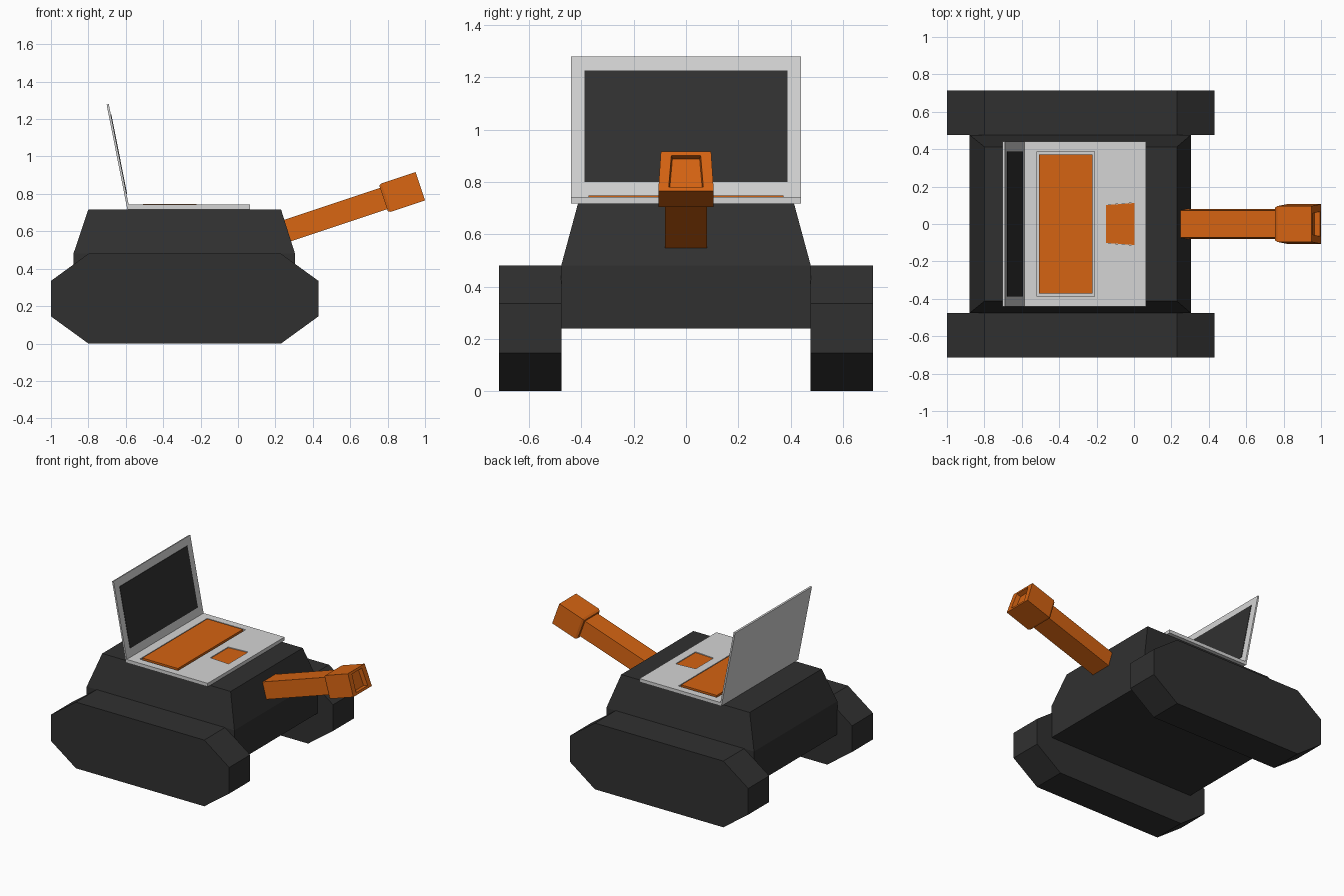
import bpy, bmesh, math
from mathutils import Vector

if "Cube" in bpy.data.objects:
    bpy.data.objects.remove(bpy.data.objects["Cube"])


def material(name, rgb):
    m = bpy.data.materials.new(name)
    m.diffuse_color = (*rgb, 1)
    m.use_nodes = True
    m.node_tree.nodes["Principled BSDF"].inputs["Base Color"].default_value = m.diffuse_color
    return m


DARK = material("charcoal", (0.030, 0.030, 0.030))
ORANGE = material("orange", (0.66, 0.125, 0.006))
GREY = material("light grey", (0.66, 0.66, 0.66))


def loft(name, rings, mat):
    """Skin a stack of equal-length rings and cap both ends."""
    bm = bmesh.new()
    loops = [[bm.verts.new(p) for p in r] for r in rings]
    for a, b in zip(loops, loops[1:]):
        for i in range(len(a)):
            j = (i + 1) % len(a)
            bm.faces.new((a[i], a[j], b[j], b[i]))
    bm.faces.new(loops[0][::-1])
    bm.faces.new(loops[-1])
    bmesh.ops.recalc_face_normals(bm, faces=bm.faces)
    me = bpy.data.meshes.new(name)
    bm.to_mesh(me)
    bm.free()
    me.materials.append(mat)
    ob = bpy.data.objects.new(name, me)
    bpy.context.collection.objects.link(ob)
    return ob


def prism(name, profile, y0, y1, mat):
    """Extrude an xz profile along y."""
    return loft(name, [[(x, y, z) for x, z in profile] for y in (y0, y1)], mat)


def slab(name, x0, x1, w0, w1, z0, z1, mat):
    """Flat plate with half-width w0 at x0 and w1 at x1."""
    return loft(name, [[(x0, -w0, z), (x1, -w1, z), (x1, w1, z), (x0, w0, z)]
                       for z in (z0, z1)], mat)


# Tracks
track = [(-0.8, 0), (0.23, 0), (0.43, 0.145), (0.43, 0.335),
         (0.23, 0.48), (-0.8, 0.48), (-1, 0.335), (-1, 0.145)]
for side, s in (("left", 1), ("right", -1)):
    prism(side + "_track", track, s * 0.475, s * 0.715, DARK)


# Hull with tapered upper half
def rect(x0, x1, w, z):
    return [(x0, -w, z), (x1, -w, z), (x1, w, z), (x0, w, z)]


loft("hull", [rect(-0.88, 0.305, 0.477, 0.24), rect(-0.88, 0.305, 0.477, 0.48),
              rect(-0.80, 0.23, 0.413, 0.717)], DARK)

# Laptop base with two shallow wells
base = slab("laptop_base", -0.59, 0.065, 0.44, 0.44, 0.717, 0.742, GREY)
wells = [slab("keyboard_well_cutter", -0.518, -0.21, 0.387, 0.387, 0.732, 0.78, GREY),
         slab("touchpad_well_cutter", -0.15, 0.003, 0.102, 0.113, 0.732, 0.78, GREY)]
for c in wells:
    mod = base.modifiers.new("well", 'BOOLEAN')
    mod.operation = 'DIFFERENCE'
    mod.solver = 'EXACT'
    mod.object = c
    c.hide_render = True
    c.hide_viewport = True
    c.display_type = 'WIRE'

# Keyboard and touchpad
slab("keyboard", -0.507, -0.222, 0.372, 0.372, 0.730, 0.747, ORANGE)
slab("touchpad", -0.149, 0.002, 0.101, 0.112, 0.730, 0.737, ORANGE)


# Laptop lid and display, leaning backwards
def lid_x(z):
    return -0.583 - (z - 0.735) * 0.198


prism("laptop_lid", [(lid_x(0.72) - 0.012, 0.719), (lid_x(0.722), 0.722),
                     (lid_x(1.28), 1.28), (lid_x(1.277) - 0.012, 1.277)],
      -0.44, 0.44, GREY)
prism("display", [(lid_x(z) + d, z) for z, d in
                  ((0.80, -0.004), (0.80, 0.003), (1.225, 0.003), (1.225, -0.004))],
      -0.388, 0.388, DARK)

# Cannon: trapezoid sections along a raised axis
ang = math.radians(18.5)
axis = Vector((math.cos(ang), 0, math.sin(ang)))
up = Vector((-math.sin(ang), 0, math.cos(ang)))
tip = Vector((0.9745, 0, 0.841))


def section(s, bottom, top, h):
    c = tip + axis * s
    return [c + up * v + Vector((0, y, 0)) for y, v in
            ((-bottom, -h), (bottom, -h), (top, h), (-top, h))]


loft("cannon_barrel", [section(-0.78, 0.08, 0.073, 0.06),
                       section(-0.19, 0.08, 0.073, 0.06)], ORANGE)
loft("cannon_muzzle", [section(-0.207, 0.098, 0.088, 0.073),
                       section(-0.192, 0.106, 0.096, 0.08),
                       section(0, 0.106, 0.096, 0.08),
                       section(0, 0.066, 0.056, 0.063),
                       section(-0.03, 0.062, 0.052, 0.059)], ORANGE)
